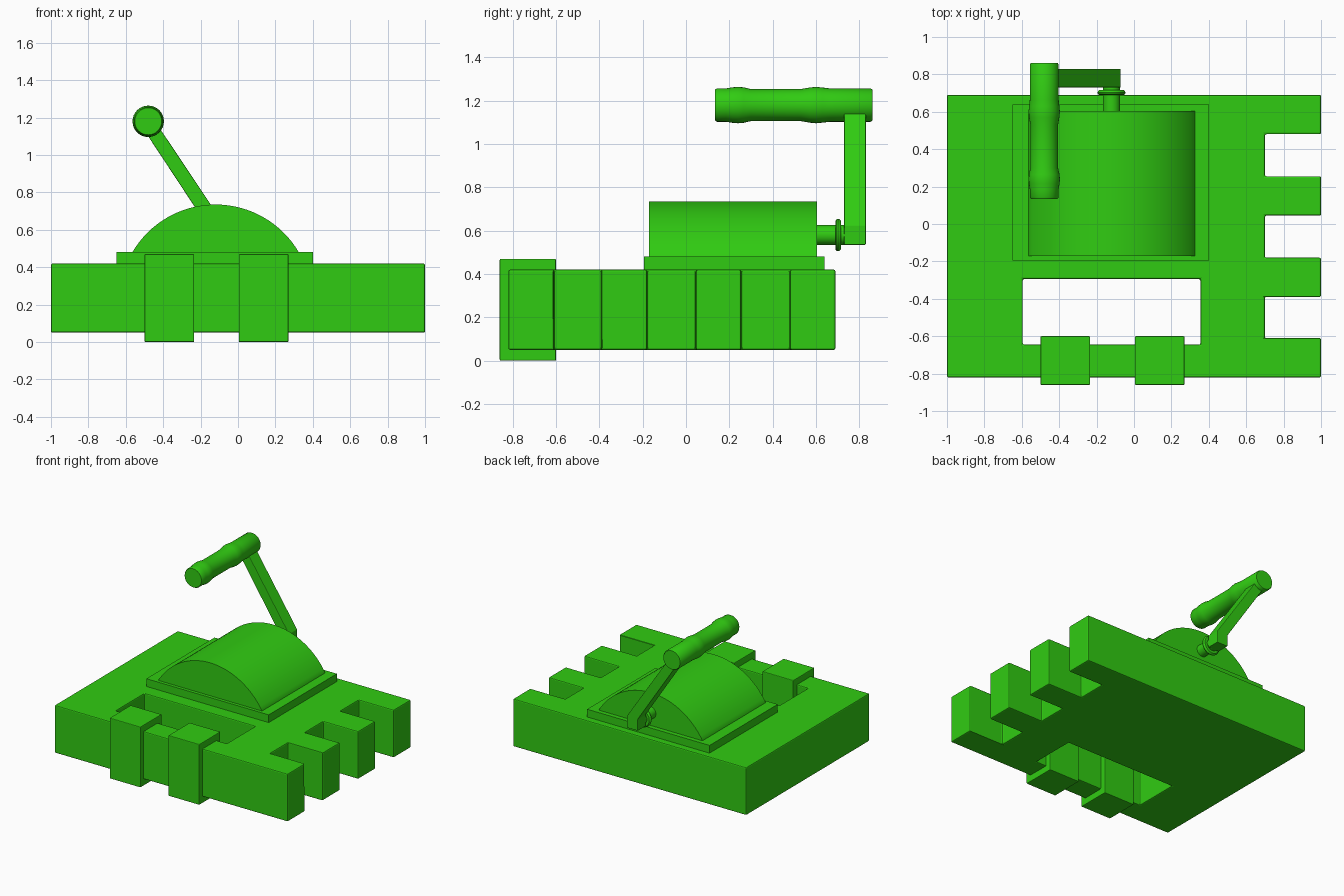
import bpy, bmesh, math
from mathutils import Vector

if "Cube" in bpy.data.objects:
    bpy.data.objects.remove(bpy.data.objects["Cube"])

green = bpy.data.materials.new("green")
green.diffuse_color = (0.03, 0.60, 0.006, 1)
green.use_nodes = True
green.node_tree.nodes["Principled BSDF"].inputs["Base Color"].default_value = green.diffuse_color


def finish(name, bm, bevel=0.0, smooth=False):
    bmesh.ops.recalc_face_normals(bm, faces=bm.faces)
    mesh = bpy.data.meshes.new(name)
    bm.to_mesh(mesh)
    bm.free()
    mesh.materials.append(green)
    obj = bpy.data.objects.new(name, mesh)
    bpy.context.collection.objects.link(obj)
    if smooth:
        bpy.ops.object.select_all(action='DESELECT')
        obj.select_set(True)
        bpy.context.view_layer.objects.active = obj
        bpy.ops.object.shade_smooth_by_angle(angle=math.radians(35))
    if bevel:
        add_bevel(obj, bevel)
    return obj


def add_bevel(obj, width):
    mod = obj.modifiers.new("bevel", 'BEVEL')
    mod.width = width
    mod.segments = 2
    mod.limit_method = 'ANGLE'


def prism(name, points, depth, **kw):
    """Closed outline of 3D points extruded along the depth vector."""
    bm = bmesh.new()
    face = bm.faces.new([bm.verts.new(p) for p in points])
    ext = bmesh.ops.extrude_face_region(bm, geom=[face])
    verts = [g for g in ext["geom"] if isinstance(g, bmesh.types.BMVert)]
    bmesh.ops.translate(bm, verts=verts, vec=Vector(depth))
    return finish(name, bm, **kw)


def box(name, x0, x1, y0, y1, z0, z1, **kw):
    return prism(name, [(x0, y0, z0), (x1, y0, z0), (x1, y1, z0), (x0, y1, z0)],
                 (0, 0, z1 - z0), **kw)


def turned(name, x, z, profile, n=32):
    """Profile of (y, radius) pairs turned around an axis along y."""
    bm = bmesh.new()
    rings = [[bm.verts.new((x + r * math.cos(2 * math.pi * i / n), y,
                            z + r * math.sin(2 * math.pi * i / n))) for i in range(n)]
             for y, r in profile]
    for a, b in zip(rings, rings[1:]):
        for i in range(n):
            j = (i + 1) % n
            bm.faces.new((a[i], a[j], b[j], b[i]))
    bm.faces.new(rings[0])
    bm.faces.new(rings[-1])
    return finish(name, bm, smooth=True)


# Body slab with three slots on the right side
outline = [(-1, 0.69), (-1, -0.82), (1, -0.82)]
for y0, y1 in ((-0.61, -0.39), (-0.18, 0.045), (0.255, 0.48)):
    outline += [(1, y0), (0.70, y0), (0.70, y1), (1, y1)]
outline.append((1, 0.69))
body = prism("body", [(x, y, 0.05) for x, y in outline], (0, 0, 0.37))

# Through opening behind the front bar
cutter = box("opening_cutter", -0.595, 0.355, -0.645, -0.295, -0.1, 0.6)
cutter.hide_render = True
cutter.hide_set(True)
cut = body.modifiers.new("opening", 'BOOLEAN')
cut.operation = 'DIFFERENCE'
cut.object = cutter
cut.solver = 'EXACT'
add_bevel(body, 0.008)

# Straps around the front bar
for name, x in (("left_strap", -0.50), ("right_strap", 0.005)):
    box(name, x, x + 0.265, -0.86, -0.60, 0.0, 0.47, bevel=0.005)

# Plate and arched drum housing
box("plate", -0.65, 0.40, -0.195, 0.64, 0.41, 0.48)
half, rise = 0.445, 0.255
radius = (half ** 2 + rise ** 2) / (2 * rise)
spread = math.asin(half / radius)
arc = []
for i in range(33):
    a = spread * (i / 16 - 1)
    arc.append((-0.12 + radius * math.sin(a), -0.17, 0.735 - radius + radius * math.cos(a)))
arc = [(arc[0][0], -0.17, 0.47)] + arc + [(arc[-1][0], -0.17, 0.47)]
prism("drum_housing", arc, (0, 0.775, 0), smooth=True)

# Axle and collar
turned("axle", -0.12, 0.58, [(0.59, 0.046), (0.75, 0.046)])
turned("collar", -0.12, 0.58, [(0.69, 0.066), (0.694, 0.072), (0.702, 0.075),
                               (0.710, 0.072), (0.716, 0.066)])

# Crank arm with a square elbow
arm = [(-0.167, 0.535), (-0.072, 0.535), (-0.072, 0.625),
       (-0.45, 1.19), (-0.52, 1.16), (-0.167, 0.625)]
prism("crank_arm", [(x, 0.73, z) for x, z in arm], (0, 0.10, 0), bevel=0.004)

# Turned handle with two swellings
turned("handle", -0.48, 1.18,
       [(0.135, 0.072), (0.143, 0.077), (0.185, 0.077), (0.215, 0.082), (0.24, 0.084),
        (0.265, 0.082), (0.30, 0.074), (0.53, 0.074), (0.57, 0.081), (0.60, 0.084),
        (0.63, 0.081), (0.665, 0.077), (0.852, 0.077), (0.86, 0.072)])
